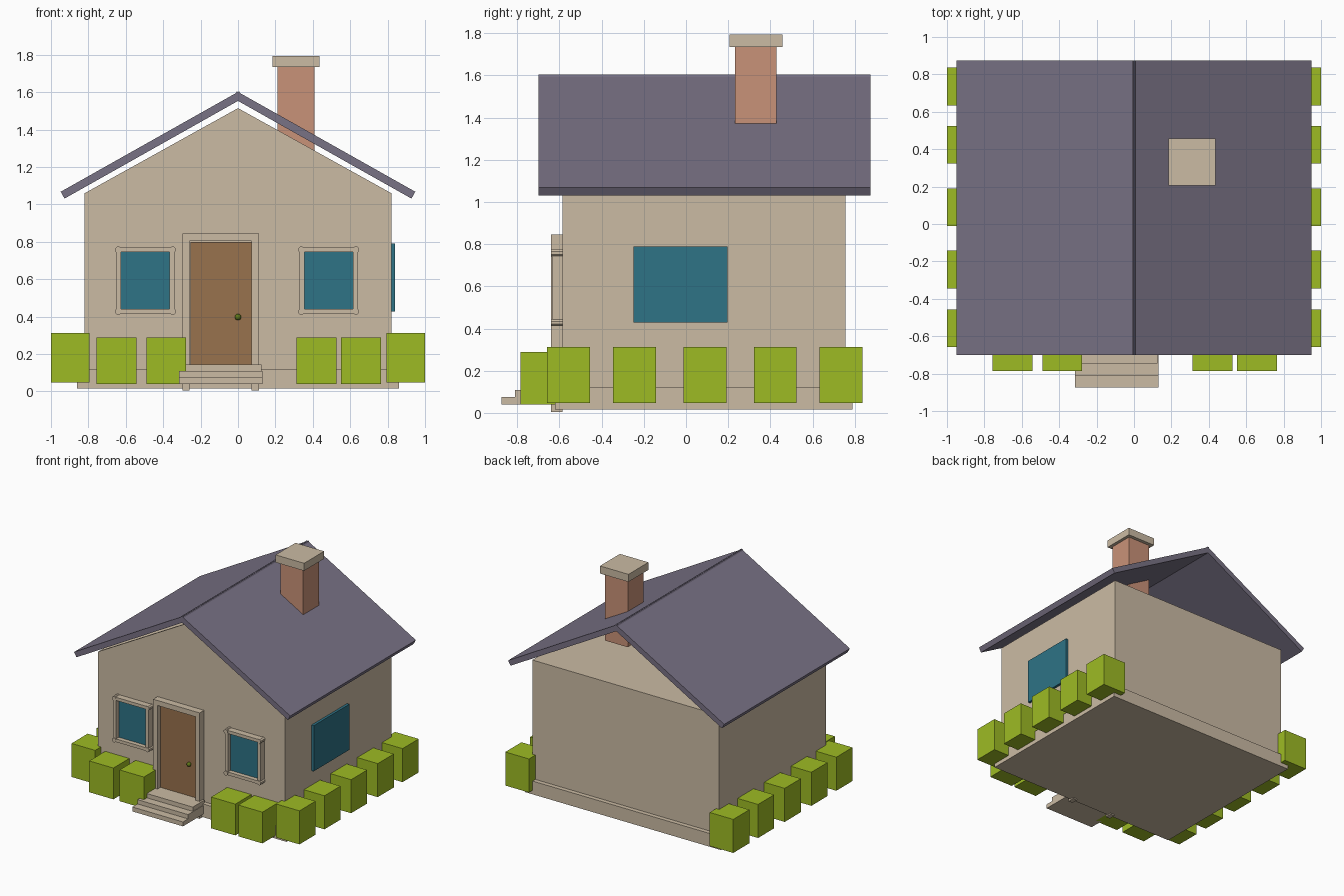
import bpy, bmesh, math
from mathutils import Vector

cube = bpy.data.objects.get("Cube")
if cube:
    bpy.data.objects.remove(cube)


def srgb(r, g, b):
    lin = lambda c: c / 12.92 if c <= 0.04045 else ((c + 0.055) / 1.055) ** 2.4
    return (lin(r / 255), lin(g / 255), lin(b / 255), 1)


def material(name, *rgb):
    m = bpy.data.materials.new(name)
    m.use_nodes = True
    m.diffuse_color = srgb(*rgb)
    m.node_tree.nodes["Principled BSDF"].inputs["Base Color"].default_value = srgb(*rgb)
    return m


PLASTER = material("beige plaster", 203, 187, 164)
ROOF = material("slate purple", 121, 114, 133)
BRICK = material("pale brick", 201, 146, 120)
GLASS = material("teal glass", 46, 115, 134)
WOOD = material("brown wood", 152, 114, 77)
LEAF = material("leaf green", 157, 187, 36)
KNOB = material("olive knob", 95, 118, 24)


def finish(name, bm, mat):
    bmesh.ops.recalc_face_normals(bm, faces=bm.faces)
    me = bpy.data.meshes.new(name)
    bm.to_mesh(me)
    bm.free()
    me.materials.append(mat)
    ob = bpy.data.objects.new(name, me)
    bpy.context.collection.objects.link(ob)
    return ob


def box(name, mat, x, y, z):
    """Box from (min, max) pairs on each axis."""
    bm = bmesh.new()
    bmesh.ops.create_cube(bm, size=1)
    for v in bm.verts:
        v.co = Vector([r[0] if c < 0 else r[1] for c, r in zip(v.co, (x, y, z))])
    return finish(name, bm, mat)


def prism(name, mat, profile, y0, y1):
    """Front profile of (x, z) points pushed along y."""
    bm = bmesh.new()
    face = bm.faces.new([bm.verts.new((x, y0, z)) for x, z in profile])
    out = bmesh.ops.extrude_face_region(bm, geom=[face])
    verts = [g for g in out["geom"] if isinstance(g, bmesh.types.BMVert)]
    bmesh.ops.translate(bm, verts=verts, vec=(0, y1 - y0, 0))
    return finish(name, bm, mat)


# Walls: the gable is a thin front plate, open behind under the roof
FRONT = -0.585
box("plinth", PLASTER, (-0.86, 0.86), (-0.62, 0.79), (0.015, 0.12))
box("walls", PLASTER, (-0.82, 0.82), (FRONT, 0.755), (0.1, 1.06))
prism("front_gable", PLASTER, [(-0.82, 1.06), (0.82, 1.06), (0, 1.515)], FRONT, FRONT + 0.02)

# Roof: two slabs crossing at the ridge
eave, ridge = Vector((0.948, 1.068)), Vector((-0.006, 1.605))
along = (ridge - eave).normalized()
drop = Vector((along.y, -along.x)) * 0.042
if drop.y > 0:
    drop = -drop
slab = [eave, ridge, ridge + drop, eave + drop]
for side, label in ((1, "left"), (-1, "right")):
    prism(f"{label}_roof_slab", ROOF, [(side * p.x, p.y) for p in slab], -0.70, 0.875)

# Chimney
box("chimney", BRICK, (0.21, 0.41), (0.232, 0.43), (1.2, 1.74))
box("chimney_cap", PLASTER, (0.185, 0.435), (0.207, 0.457), (1.735, 1.795))


# Front windows with bars and lumpy corners
def front_window(label, cx):
    w, z0, z1, bar = 0.13, 0.44, 0.745, 0.025
    box(f"{label}_window_glass", GLASS, (cx - w, cx + w), (-0.6, FRONT), (z0, z1))
    yr = (-0.635, FRONT)
    for s in (-1, 1):
        xs = sorted((cx + s * w, cx + s * (w + bar)))
        box(f"{label}_window_upright", PLASTER, xs, yr, (z0 - bar, z1 + bar))
    for z in (z0 - bar, z1):
        box(f"{label}_window_rail", PLASTER, (cx - w - bar, cx + w + bar), yr, (z, z + bar))
        for s in (-1, 1):
            px, pz, r = cx + s * (w + 0.016), z + bar / 2, 0.018
            ring = [(px + r * math.cos(a * math.pi / 4 + math.pi / 8),
                     pz + r * math.sin(a * math.pi / 4 + math.pi / 8)) for a in range(8)]
            prism(f"{label}_window_corner", PLASTER, ring, -0.64, FRONT)


front_window("right", -0.495)
front_window("left", 0.485)
box("side_window", GLASS, (0.81, 0.84), (-0.25, 0.197), (0.428, 0.79))

# Door, its frame down to the ground, and the knob
box("door", WOOD, (-0.255, 0.075), (-0.605, FRONT), (0.14, 0.8))
for x0 in (-0.297, 0.073):
    box("door_post", PLASTER, (x0, x0 + 0.039), (-0.64, FRONT), (0.005, 0.845))
box("door_lintel", PLASTER, (-0.26, 0.075), (-0.64, FRONT), (0.805, 0.845))
bm = bmesh.new()
bmesh.ops.create_uvsphere(bm, u_segments=12, v_segments=8, radius=0.017)
bmesh.ops.translate(bm, verts=bm.verts, vec=(0, -0.615, 0.398))
knob = finish("door_knob", bm, KNOB)
for p in knob.data.polygons:
    p.use_smooth = True

# Steps
for i in range(3):
    inset = 0.0 if i < 2 else 0.004
    box(f"step_{i + 1}", PLASTER, (-0.315 + inset, 0.13 - inset),
        (-0.875 + 0.064 * i, -0.6), (0.04 + 0.034 * i, 0.075 + 0.034 * i))

# Hedge blocks
for side, label in ((1, "left"), (-1, "right")):
    for y in (-0.557, -0.244, 0.09, 0.424, 0.735):
        box(f"{label}_bush", LEAF, sorted((side * 0.793, side * 1.0)),
            (y - 0.101, y + 0.101), (0.047, 0.313))
for x in (-0.65, -0.383, 0.42, 0.658):
    box("front_bush", LEAF, (x - 0.106, x + 0.106), (-0.785, -0.58), (0.04, 0.288))
